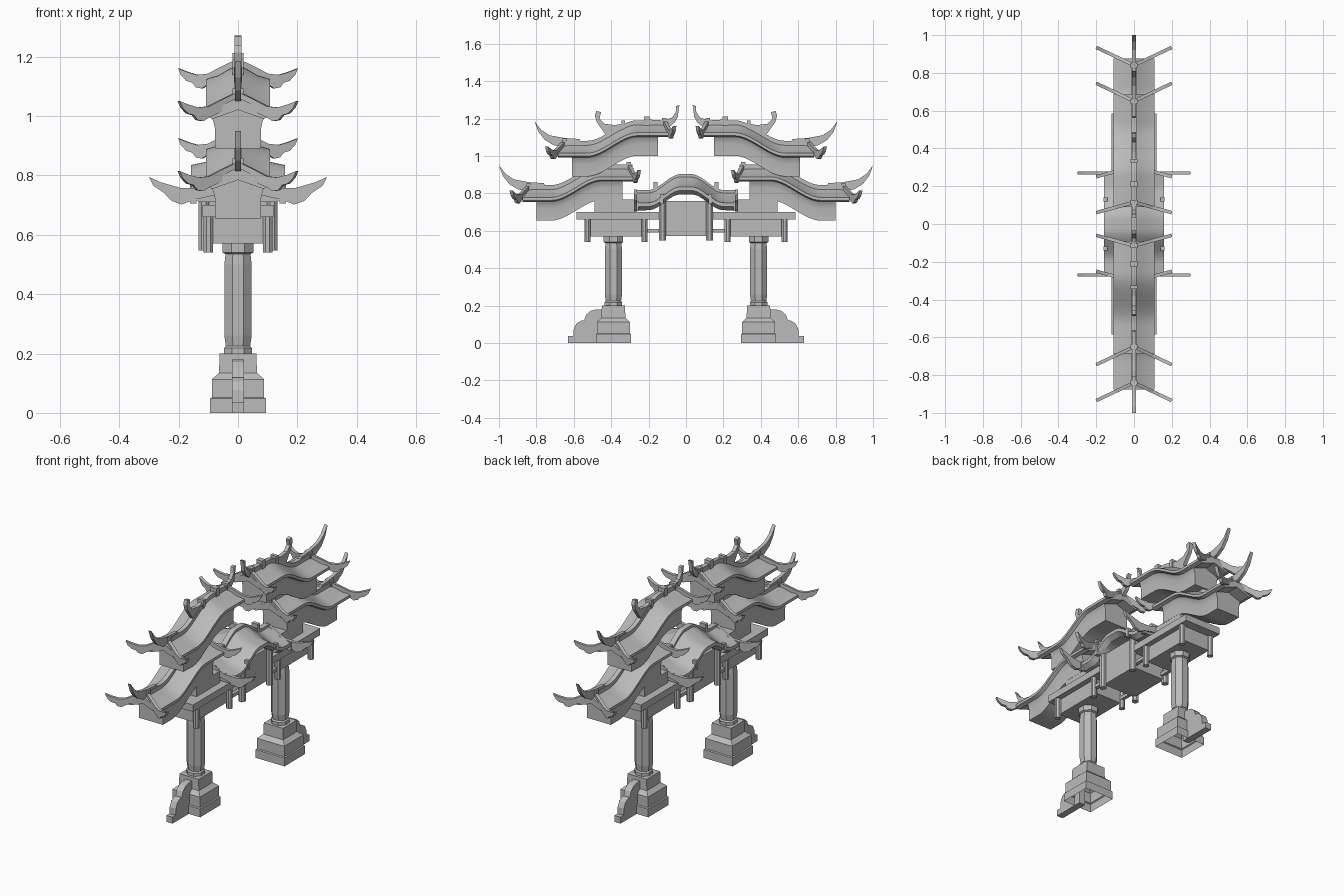
import bpy, bmesh, math
from mathutils import Matrix, Vector

cube = bpy.data.objects.get("Cube")
if cube:
    bpy.data.objects.remove(cube)

stone = bpy.data.materials.new("grey_stone")
stone.use_nodes = True
GREY = (0.5, 0.5, 0.5, 1)
stone.diffuse_color = GREY
stone.node_tree.nodes["Principled BSDF"].inputs["Base Color"].default_value = GREY


def finish(name, bm, mirror="", smooth=False):
    """Turn a bmesh into an object, mirrored over the named axes."""
    bmesh.ops.recalc_face_normals(bm, faces=bm.faces)
    mesh = bpy.data.meshes.new(name)
    bm.to_mesh(mesh)
    bm.free()
    mesh.materials.append(stone)
    obj = bpy.data.objects.new(name, mesh)
    bpy.context.collection.objects.link(obj)
    if mirror:
        mod = obj.modifiers.new("mirror", "MIRROR")
        mod.use_axis = ["X" in mirror, "Y" in mirror, False]
        mod.use_mirror_merge = False
    if smooth:
        bpy.ops.object.select_all(action="DESELECT")
        obj.select_set(True)
        bpy.context.view_layer.objects.active = obj
        bpy.ops.object.shade_smooth_by_angle(angle=math.radians(30))
    return obj


def loft(name, rings, mirror="", smooth=False, caps=(True, True)):
    bm = bmesh.new()
    loops = [[bm.verts.new(p) for p in ring] for ring in rings]
    for a, b in zip(loops, loops[1:]):
        for i in range(len(a)):
            j = (i + 1) % len(a)
            bm.faces.new((a[i], a[j], b[j], b[i]))
    if caps[0]:
        bm.faces.new(loops[0])
    if caps[1]:
        bm.faces.new(loops[-1])
    return finish(name, bm, mirror, smooth)


def box(name, x, y, z, mirror="Y"):
    """Box from (low, high) ranges."""
    rings = [[(x[0], y[0], h), (x[1], y[0], h), (x[1], y[1], h), (x[0], y[1], h)] for h in z]
    return loft(name, rings, mirror)


def turned(name, sides, steps, cx, cy, mirror="Y", caps=(True, True)):
    """Stack of polygon rings; steps are (half width, height)."""
    k = 1 / math.cos(math.pi / sides)
    rings = []
    for r, z in steps:
        angles = [(i + 0.5) * 2 * math.pi / sides for i in range(sides)]
        rings.append([(cx + r * k * math.cos(a), cy + r * k * math.sin(a), z) for a in angles])
    return loft(name, rings, mirror, caps=caps)


def plate(name, outline, origin, along, thick, mirror):
    """Flat cut-out: outline in (distance along, height), centred on its plane."""
    d = Vector((along[0], along[1], 0))
    n = Vector((-d.y, d.x, 0)).normalized() * thick / 2
    o = Vector(origin)
    pts = [o + d * s + Vector((0, 0, h)) for s, h in outline]
    return loft(name, [[p - n for p in pts], [p + n for p in pts]], mirror)


def sweep(name, section, height, y0, y1, mirror="Y", steps=28):
    """Carry an (x, z) section along y while it follows the height curve."""
    ys = [y0 + (y1 - y0) * i / steps for i in range(steps + 1)]
    return loft(name, [[(x, y, z + height(y)) for x, z in section] for y in ys], mirror, True)


def ease(t):
    t = min(max(t, 0), 1)
    return t * t * (3 - 2 * t)


def symmetric(half):
    return half + [(-x, z) for x, z in reversed(half) if x > 0]


# Pillars on stepped plinths, open underneath
PY = 0.388
turned("plinth", 4, [(0.094, 0), (0.094, 0.048), (0.088, 0.052), (0.088, 0.113),
                     (0.064, 0.135), (0.062, 0.2)], 0, PY, caps=(False, True))
turned("pillar", 8, [(0.047, 0.2), (0.047, 0.218), (0.041, 0.225), (0.046, 0.26), (0.046, 0.5),
                     (0.042, 0.535), (0.052, 0.54), (0.052, 0.575)], 0, PY)
buttress = [(0.44, 0), (0.63, 0), (0.63, 0.037), (0.602, 0.037), (0.6, 0.075), (0.585, 0.105),
            (0.56, 0.12), (0.545, 0.12), (0.535, 0.15), (0.51, 0.172), (0.48, 0.18), (0.44, 0.18)]
plate("buttress", buttress, (0, 0, 0), (0, 1), 0.04, "Y")

# Brackets on the pillars
box("bracket_box", (-0.088, 0.088), (0.22, 0.53), (0.57, 0.66))
box("bracket_slab", (-0.12, 0.12), (0.13, 0.585), (0.66, 0.7))
box("bracket_upper_block", (-0.076, 0.076), (0.275, 0.49), (0.7, 0.768))
for i, y in enumerate((0.222, 0.527)):
    turned(f"bracket_post_{i}", 8, [(0.016, 0.54), (0.016, 0.66)], 0.1, y, "XY")
box("tie_beam", (0.085, 0.105), (0.12, 0.23), (0.59, 0.61), "XY")

# Centre bay
box("centre_box", (-0.108, 0.108), (-0.125, 0.125), (0.572, 0.76), "")
turned("centre_post", 8, [(0.018, 0.548), (0.018, 0.76)], 0.115, 0.126, "XY")


def arch(y):
    return 0.735 + 0.085 * ease((0.2 - abs(y)) / 0.17)


sweep("centre_roof", symmetric([(0, 0.075), (0.04, 0.058), (0.09, 0.03), (0.158, 0.015),
                                (0.158, -0.005), (0.13, -0.025), (0, -0.025)]), arch, -0.27, 0.27, "")
sweep("centre_ridge", [(-0.016, 0.05), (0.016, 0.05), (0.016, 0.083), (-0.016, 0.083)],
      arch, -0.265, 0.265, "")
box("centre_ridge_block", (-0.02, 0.02), (0.153, 0.175), (0.77, 0.86))
centre_horn = [(0, 0.82), (0.05, 0.785), (0.11, 0.758), (0.19, 0.757), (0.26, 0.777), (0.3, 0.795),
               (0.285, 0.765), (0.25, 0.742), (0.225, 0.715), (0.19, 0.702), (0.15, 0.718), (0, 0.75)]
plate("centre_horn", centre_horn, (0, 0.27, 0), (1, 0), 0.018, "XY")
for i, y in enumerate((0.255, 0.12)):
    box(f"centre_eave_block_{i}", (0.14, 0.162), (y, y + 0.02), (arch(y) - 0.03, arch(y) + 0.022), "XY")

# Stepped wave roofs, two on each side
SHEET = symmetric([(0, 0.172), (0.03, 0.158), (0.065, 0.137), (0.108, 0.124),
                   (0.108, 0.108), (0.085, 0.1), (0, 0.13)])
BODY = symmetric([(0, 0.145), (0.098, 0.115), (0.084, 0.095), (0.077, 0.065), (0.077, 0)])
CREST = [(-0.013, 0.15), (0.013, 0.15), (0.013, 0.19), (-0.013, 0.19)]
CORNER = [(0, 0.192), (0.25, 0.168), (0.5, 0.142), (0.68, 0.138), (0.85, 0.148), (1, 0.16),
          (0.95, 0.137), (0.86, 0.118), (0.76, 0.112), (0.7, 0.096), (0.6, 0.092), (0.5, 0.105), (0, 0.15)]
END_HORN = [(0.2, 0.295), (0.165, 0.25), (0.12, 0.22), (0.04, 0.205), (-0.04, 0.2), (-0.06, 0.16),
            (0.04, 0.15), (0.1, 0.168), (0.145, 0.195), (0.18, 0.24)]


def wave_roof(level, dy, dz):
    def wave(y):
        return dz + 0.11 * ease((0.53 + dy - y) / 0.27)

    sweep(level + "_roof_body", BODY, wave, 0.15 + dy, 0.61 + dy)
    sweep(level + "_roof_sheet", SHEET, wave, 0.09 + dy, 0.685 + dy)
    sweep(level + "_roof_crest", CREST, wave, 0.095 + dy, 0.65 + dy)
    for end, y, reach in (("outer", 0.65 + dy, 0.095), ("inner", 0.115 + dy, -0.055)):
        plate(f"{level}_{end}_corner_horn", CORNER, (0, y, wave(y)), (0.2, reach), 0.018, "XY")
        z = wave(y) + 0.15
        box(f"{level}_{end}_ridge_block", (-0.019, 0.019), (y - 0.012, y + 0.012), (z, z + 0.052))
    plate(level + "_end_horn", END_HORN, (0, 0.61 + dy, dz), (0, 1), 0.02, "Y")


wave_roof("lower", 0.19, 0.655)
wave_roof("upper", 0, 0.891)

# Curled finials on the top ridges
outer_curl = [(0.48, 1.24), (0.455, 1.235), (0.462, 1.2), (0.435, 1.172), (0.38, 1.165), (0.33, 1.175),
              (0.33, 1.12), (0.42, 1.1), (0.455, 1.15), (0.477, 1.18), (0.487, 1.215)]
inner_curl = [(0.035, 1.272), (0.052, 1.268), (0.055, 1.235), (0.075, 1.205), (0.12, 1.19), (0.2, 1.195),
              (0.2, 1.15), (0.09, 1.155), (0.06, 1.18), (0.043, 1.21), (0.04, 1.25)]
plate("outer_curl", outer_curl, (0, 0, 0), (0, 1), 0.022, "Y")
plate("inner_curl", inner_curl, (0, 0, 0), (0, 1), 0.022, "Y")
box("top_ridge_block", (-0.019, 0.019), (0.195, 0.225), (1.14, 1.212))
box("top_ridge_small_block", (-0.018, 0.018), (0.325, 0.345), (1.11, 1.19))
